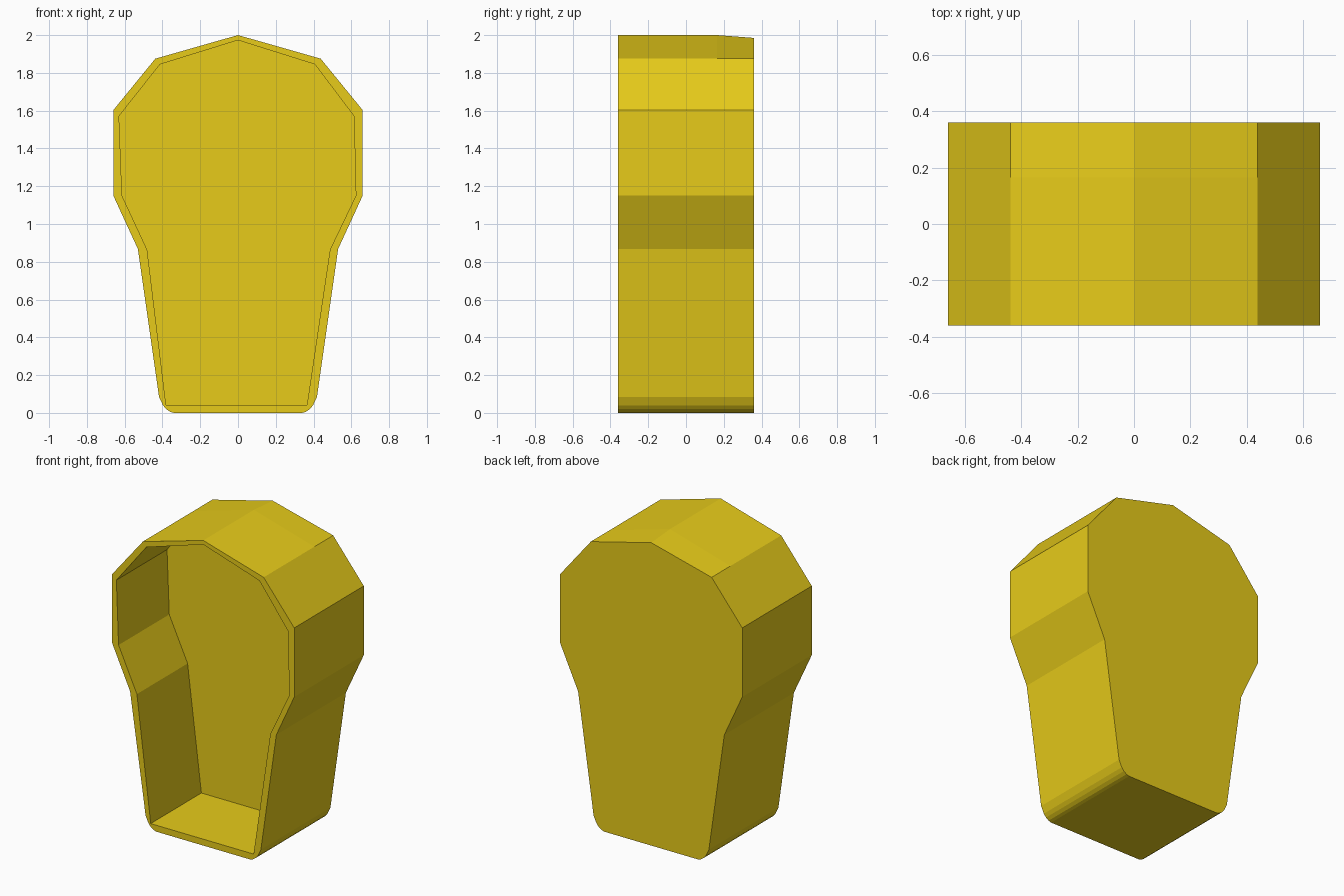
import bpy, bmesh

if "Cube" in bpy.data.objects:
    bpy.data.objects.remove(bpy.data.objects["Cube"])

Y_FRONT, Y_PANEL, Y_BACK = -0.36, 0.165, 0.36

# Outer silhouette: right half from the peak to the base, mirrored to the left
half = [(0.438, 1.875), (0.66, 1.603), (0.66, 1.15), (0.53, 0.868),
        (0.418, 0.085), (0.397, 0.04), (0.38, 0.02), (0.36, 0.006), (0.34, 0)]
outer = [(0, 2.0)] + half + [(-x, z) for x, z in reversed(half)]

# Opening silhouette, slightly uneven from left to right
inner = [(0, 1.973), (0.407, 1.845), (0.614, 1.571), (0.624, 1.15),
         (0.487, 0.864), (0.365, 0.042), (-0.381, 0.042), (-0.481, 0.864),
         (-0.614, 1.15), (-0.63, 1.571), (-0.413, 1.845)]


def ring(bm, points, y):
    return [bm.verts.new((x, y, z)) for x, z in points]


def loop_edges(bm, verts):
    return [bm.edges.get((a, b)) for a, b in zip(verts, verts[1:] + verts[:1])]


def bridge(bm, a, b):
    n = len(a)
    for i in range(n):
        j = (i + 1) % n
        bm.faces.new((a[i], a[j], b[j], b[i]))


bm = bmesh.new()

# Outer wall, with the peak dropping a little behind the inner panel
front = ring(bm, outer, Y_FRONT)
middle = ring(bm, outer, Y_PANEL)
back = ring(bm, [(0, 1.985)] + outer[1:], Y_BACK)
bridge(bm, front, middle)
bridge(bm, middle, back)
bm.faces.new(back)

# Recess walls and the flat panel at its back
mouth = ring(bm, inner, Y_FRONT)
panel = ring(bm, inner, Y_PANEL)
bridge(bm, mouth, panel)
bm.faces.new(panel)

# Front rim between the two outlines
bmesh.ops.triangle_fill(bm, use_beauty=True,
                        edges=loop_edges(bm, front) + loop_edges(bm, mouth))
bmesh.ops.recalc_face_normals(bm, faces=bm.faces)

mesh = bpy.data.meshes.new("hollow_shell")
bm.to_mesh(mesh)
bm.free()
shell = bpy.data.objects.new("hollow_shell", mesh)
bpy.context.collection.objects.link(shell)

# Golden yellow
gold = bpy.data.materials.new("gold")
gold.diffuse_color = (0.8, 0.6, 0.01, 1)
gold.use_nodes = True
gold.node_tree.nodes["Principled BSDF"].inputs["Base Color"].default_value = gold.diffuse_color
mesh.materials.append(gold)
